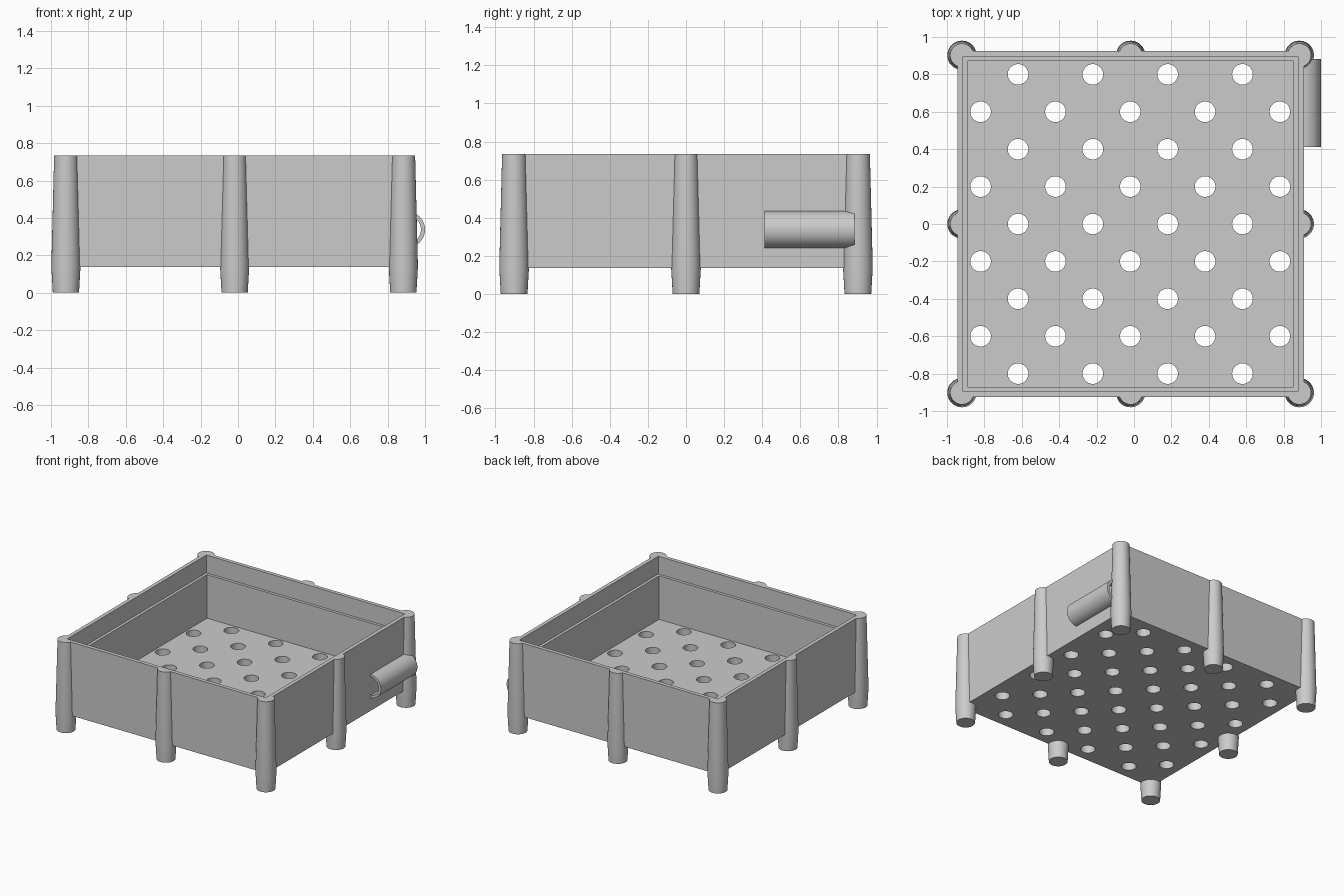
import bpy
import bmesh
import math
from mathutils import Matrix, Vector

cube = bpy.data.objects.get("Cube")
if cube:
    bpy.data.objects.remove(cube, do_unlink=True)

CX = -0.018                 # tray centre, offset by the handle
BOTTOM, FLOOR, LEDGE, TOP = 0.137, 0.235, 0.59, 0.735
OUTER, RIM, INNER = 0.926, 0.895, 0.872

grey = bpy.data.materials.new("light grey")
grey.use_nodes = True
grey.diffuse_color = (0.6, 0.6, 0.6, 1)
grey.node_tree.nodes["Principled BSDF"].inputs["Base Color"].default_value = (0.6, 0.6, 0.6, 1)


def finish(name, bm):
    bmesh.ops.recalc_face_normals(bm, faces=bm.faces)
    mesh = bpy.data.meshes.new(name)
    bm.to_mesh(mesh)
    bm.free()
    mesh.materials.append(grey)
    obj = bpy.data.objects.new(name, mesh)
    bpy.context.collection.objects.link(obj)
    return obj


def block(name, half, z0, z1):
    bm = bmesh.new()
    bmesh.ops.create_cube(bm, size=1, matrix=Matrix.Translation((CX, 0, (z0 + z1) / 2))
                          @ Matrix.Diagonal((2 * half, 2 * half, z1 - z0, 1)))
    return finish(name, bm)


def lathe(name, profile, matrix):
    """Spin a radius/height profile round its own z axis."""
    bm = bmesh.new()
    verts = [bm.verts.new((r, 0, z)) for r, z in profile]
    edges = [bm.edges.new(pair) for pair in zip(verts, verts[1:])]
    bmesh.ops.spin(bm, geom=verts + edges, cent=(0, 0, 0), axis=(0, 0, 1),
                   angle=math.tau, steps=48)
    bmesh.ops.remove_doubles(bm, verts=bm.verts, dist=1e-5)
    bmesh.ops.transform(bm, matrix=matrix, verts=bm.verts)
    return finish(name, bm)


def cut(obj, cutter):
    mod = obj.modifiers.new("cut", 'BOOLEAN')
    mod.operation = 'DIFFERENCE'
    mod.solver = 'EXACT'
    mod.object = cutter
    activate(obj)
    bpy.ops.object.modifier_apply(modifier=mod.name)


def activate(obj):
    bpy.ops.object.select_all(action='DESELECT')
    obj.select_set(True)
    bpy.context.view_layer.objects.active = obj


def smooth(obj):
    activate(obj)
    bpy.ops.object.shade_smooth_by_angle(angle=math.radians(25))


# Staggered drainage holes: rows of four and five by turns
bm = bmesh.new()
for row in range(-4, 5):
    count = 5 if row % 2 else 4
    for i in range(count):
        x = -0.02 + 0.4 * (i - (count - 1) / 2)
        bmesh.ops.create_cone(bm, cap_ends=True, segments=40, radius1=0.055, radius2=0.055,
                              depth=0.3, matrix=Matrix.Translation((x, 0.2 * row, 0.18)))
holes = finish("hole_cutter", bm)

# Tray with stepped inner rim and perforated floor
tray = block("tray", OUTER, BOTTOM, TOP)
rim_cutter = block("rim_cutter", RIM, LEDGE, 1)
cavity_cutter = block("cavity_cutter", INNER, FLOOR, 0.9)
for cutter in (rim_cutter, cavity_cutter, holes):
    cut(tray, cutter)
smooth(tray)

# Legs at corners and side middles, trimmed where they meet the tray
body_cutter = block("body_cutter", OUTER, BOTTOM, 1)
leg_profile = [(0, 0), (0.07, 0), (0.078, 0.14), (0.063, TOP), (0, TOP)]
names = {-1: ("right", "front"), 0: ("middle", "middle"), 1: ("left", "back")}
for ix in (-1, 0, 1):
    for iy in (-1, 0, 1):
        if ix or iy:
            name = f"{names[iy][1]}_{names[ix][0]}_leg"
            place = Matrix.Translation(Vector((CX + 0.902 * ix, 0.902 * iy, 0)))
            leg = lathe(name, leg_profile, place)
            cut(leg, body_cutter)
            smooth(leg)

# Half-tube holder on the left wall
tube_profile = [(0.075, 0), (0.097, 0), (0.097, 0.47), (0.075, 0.47), (0.075, 0)]
holder = lathe("tube_holder", tube_profile,
               Matrix.Translation((0.903, 0.883, 0.338)) @ Matrix.Rotation(math.pi / 2, 4, 'X'))
cut(holder, body_cutter)
smooth(holder)

for cutter in (holes, rim_cutter, cavity_cutter, body_cutter):
    bpy.data.objects.remove(cutter, do_unlink=True)
